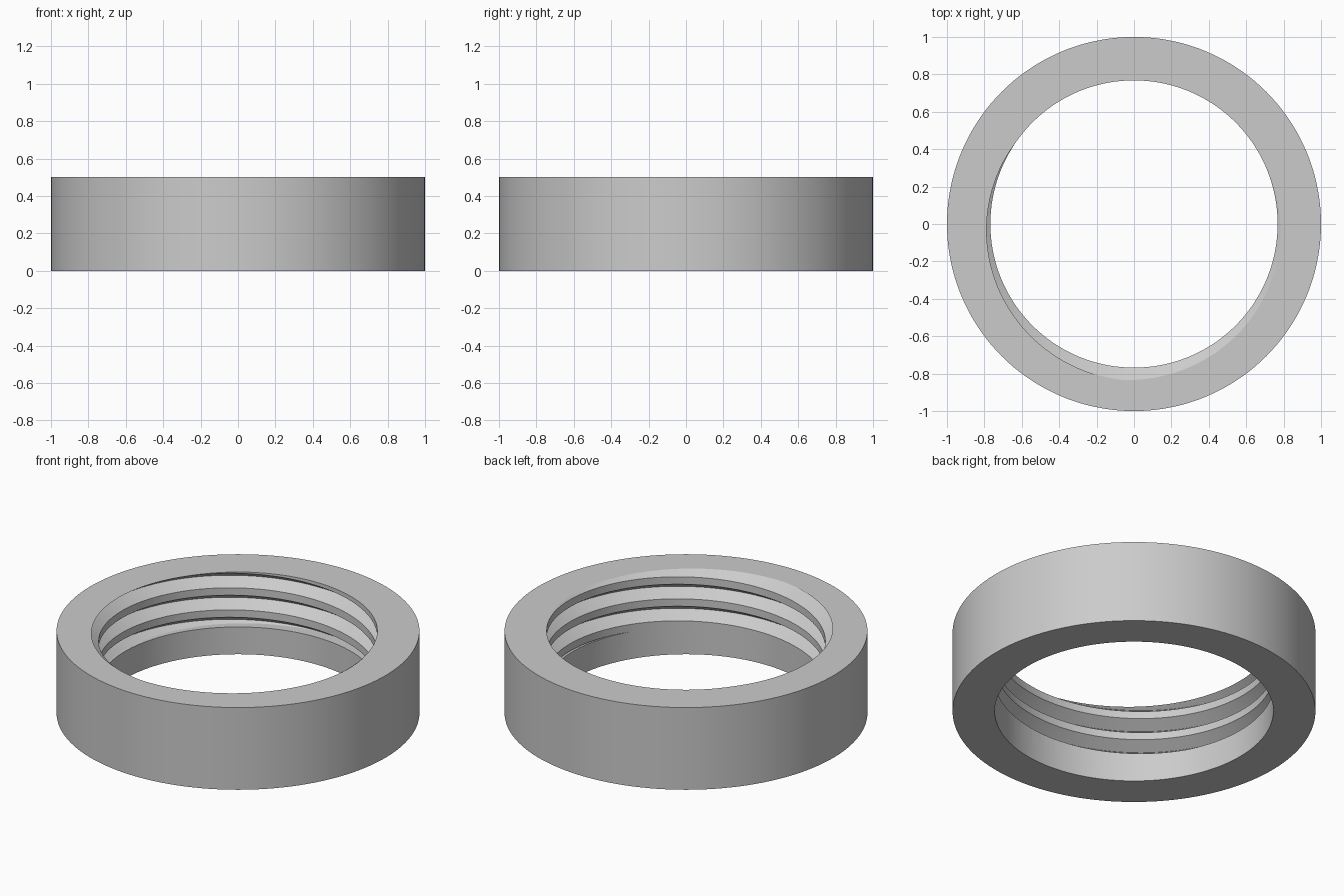
import bpy, bmesh
from math import sin, cos, radians, pi
from mathutils import Vector

cube = bpy.data.objects.get("Cube")
if cube:
    bpy.data.objects.remove(cube, do_unlink=True)

SEGS = 144
HEIGHT, OUTER, BORE = 0.5, 1.0, 0.768
PITCH, ROOT, HALF_GROOVE = 0.134, 0.836, 0.0445
THREAD_BOTTOM = 0.166
EXIT_ANGLE = radians(265)      # where the groove root reaches the top face

grey = bpy.data.materials.new("grey metal")
grey.use_nodes = True
colour = (0.6, 0.6, 0.6, 1)
grey.diffuse_color = colour
grey.node_tree.nodes["Principled BSDF"].inputs["Base Color"].default_value = colour


def sweep(name, profile, steps, rise=0.0, start=0.0, base=0.0, closed=True):
    """Turn an (r, z) profile round the z axis, climbing by rise per turn."""
    bm = bmesh.new()
    rings = []
    for i in range(steps):
        a = start + 2 * pi * i / SEGS
        lift = base + rise * i / SEGS
        rings.append([bm.verts.new((r * cos(a), r * sin(a), z + lift)) for r, z in profile])
    pairs = list(zip(rings, rings[1:]))
    if closed:
        pairs.append((rings[-1], rings[0]))
    n = len(profile)
    for p, q in pairs:
        for j in range(n):
            k = (j + 1) % n
            bm.faces.new((p[j], q[j], q[k], p[k]))
    if not closed:
        bm.faces.new(rings[0])
        bm.faces.new(rings[-1])
        # Level off the lower end of the helix
        cut = bmesh.ops.bisect_plane(bm, geom=bm.verts[:] + bm.edges[:] + bm.faces[:],
                                     plane_co=Vector((0, 0, THREAD_BOTTOM)),
                                     plane_no=Vector((0, 0, 1)), clear_inner=True)
        rim = [e for e in cut["geom_cut"] if isinstance(e, bmesh.types.BMEdge)]
        bmesh.ops.holes_fill(bm, edges=rim, sides=0)
        bmesh.ops.triangulate(bm, faces=bm.faces[:])
    bmesh.ops.recalc_face_normals(bm, faces=bm.faces[:])
    mesh = bpy.data.meshes.new(name)
    bm.to_mesh(mesh)
    bm.free()
    mesh.materials.append(grey)
    ob = bpy.data.objects.new(name, mesh)
    bpy.context.collection.objects.link(ob)
    return ob


# Plain ring body
ring = sweep("threaded_ring",
             [(BORE, 0), (OUTER, 0), (OUTER, HEIGHT), (BORE, HEIGHT)], SEGS)

# Helical V-shaped cutter, a little wider inside the bore for a clean cut
inner = BORE - 0.008
wide = HALF_GROOVE * (ROOT - inner) / (ROOT - BORE)
vee = [(ROOT, 0), (inner, wide), (inner - 0.03, wide),
       (inner - 0.03, -wide), (inner, -wide)]
turns_below, turns_above = 4, 2
cutter = sweep("thread_cutter", vee, SEGS * (turns_below + turns_above), PITCH,
               EXIT_ANGLE, HEIGHT - turns_below * PITCH, closed=False)

# Cut the thread and keep the result
mod = ring.modifiers.new("thread", "BOOLEAN")
mod.operation = "DIFFERENCE"
mod.solver = "EXACT"
mod.object = cutter
bpy.context.view_layer.objects.active = ring
ring.select_set(True)
bpy.ops.object.modifier_apply(modifier=mod.name)
bpy.data.objects.remove(cutter, do_unlink=True)

# Smooth curved walls, crisp rims and thread edges
bpy.ops.object.shade_smooth_by_angle(angle=radians(30))
